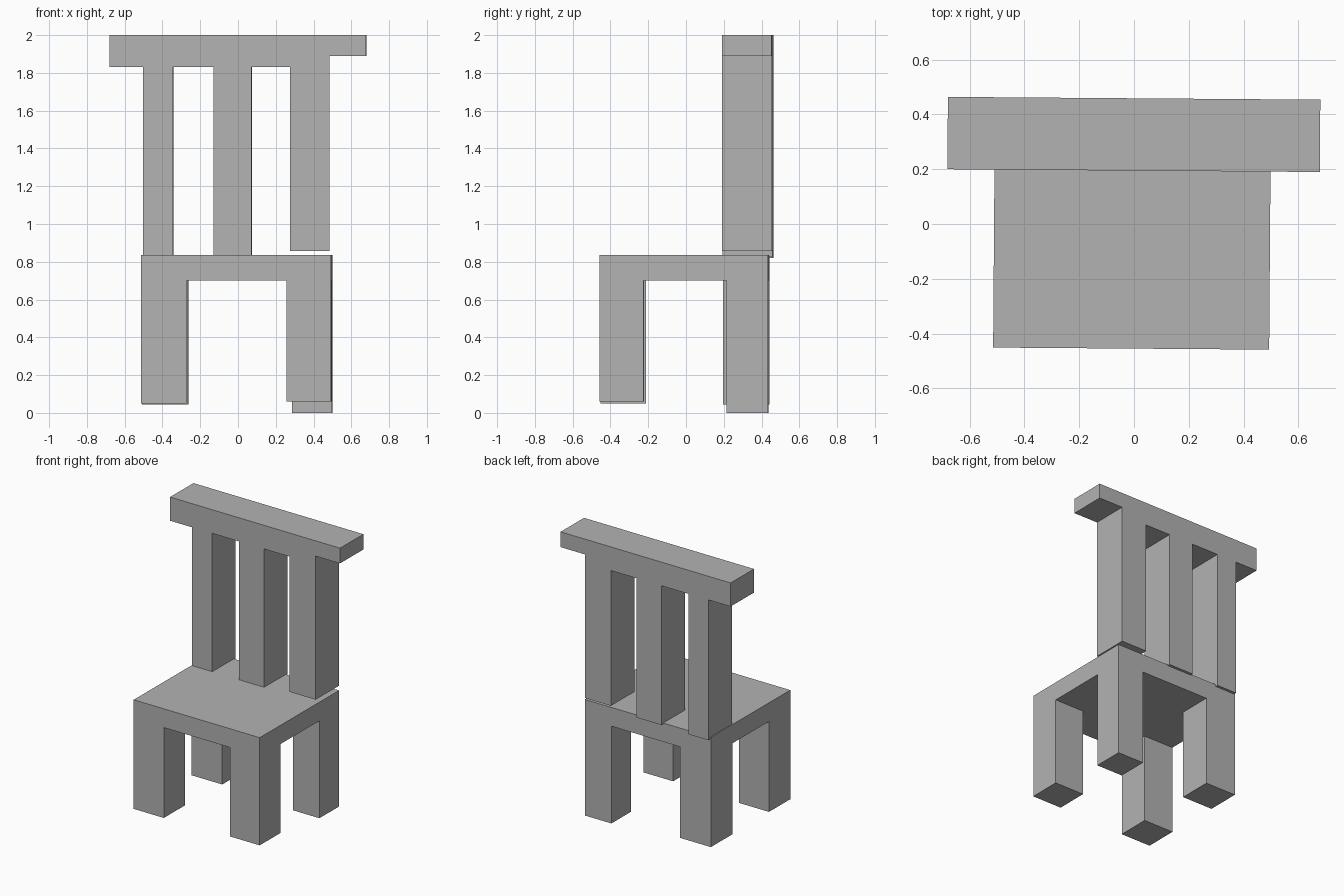
import bpy, bmesh
from mathutils import Matrix

if "Cube" in bpy.data.objects:
    bpy.data.objects.remove(bpy.data.objects["Cube"])

TWIST = Matrix.Rotation(-0.0075, 4, 'Z')   # the whole chair sits slightly askew

grey = bpy.data.materials.new("plain grey")
grey.diffuse_color = (0.45, 0.45, 0.45, 1)
grey.use_nodes = True
grey.node_tree.nodes["Principled BSDF"].inputs["Base Color"].default_value = grey.diffuse_color


def finish(bm, name):
    bmesh.ops.recalc_face_normals(bm, faces=bm.faces)
    bm.transform(TWIST)
    mesh = bpy.data.meshes.new(name)
    bm.to_mesh(mesh)
    bm.free()
    mesh.materials.append(grey)
    obj = bpy.data.objects.new(name, mesh)
    bpy.context.collection.objects.link(obj)


# Seat with four uneven legs: a 3 x 3 cell underside, corner cells drawn down
X0, X1, Y0, Y1 = -0.511, 0.497, -0.455, 0.439
SEAT_LOW, SEAT_TOP = 0.70, 0.835
# (column, row): inner x, inner y, foot height
legs = {
    (0, 0): (-0.27, -0.215, 0.05),
    (2, 0): (0.26, -0.22, 0.06),
    (0, 2): (-0.265, 0.195, 0.045),
    (2, 2): (0.285, 0.217, 0.0),
}
bm = bmesh.new()
grid = {}
for i in range(4):
    for j in range(4):
        inner = legs[(0 if i < 2 else 2, 0 if j < 2 else 2)]
        x = (X0, inner[0], inner[0], X1)[i]
        y = (Y0, inner[1], inner[1], Y1)[j]
        grid[i, j] = bm.verts.new((x, y, SEAT_LOW))
cells = {(i, j): bm.faces.new([grid[i, j], grid[i, j + 1], grid[i + 1, j + 1], grid[i + 1, j]])
         for i in range(3) for j in range(3)}
# seat slab: sides and top
rim = [grid[p] for p in [(0, 0), (1, 0), (2, 0), (3, 0), (3, 1), (3, 2),
                         (3, 3), (2, 3), (1, 3), (0, 3), (0, 2), (0, 1)]]
top = [bm.verts.new((v.co.x, v.co.y, SEAT_TOP)) for v in rim]
bm.faces.new(top)
for k in range(12):
    n = (k + 1) % 12
    bm.faces.new([rim[k], rim[n], top[n], top[k]])
# legs
for key, (_, _, foot) in legs.items():
    face = bmesh.ops.extrude_discrete_faces(bm, faces=[cells[key]])["faces"][0]
    for v in face.verts:
        v.co.z = foot
bmesh.ops.remove_doubles(bm, verts=bm.verts, dist=0.0005)
finish(bm, "seat_and_legs")

# Backrest: top rail and three slats as one extruded profile
slats = [(-0.505, -0.345, 0.82), (-0.13, 0.07, 0.828), (0.274, 0.482, 0.857)]
RAIL_LOW, RAIL_LOW_RIGHT = 1.83, 1.89
outline = [(-0.683, 2.0), (-0.683, RAIL_LOW)]
for left, right, low in slats:
    end = RAIL_LOW_RIGHT if right > 0.4 else RAIL_LOW
    outline += [(left, RAIL_LOW), (left, low), (right, low), (right, end)]
outline += [(0.677, RAIL_LOW_RIGHT), (0.677, 2.0)]
bm = bmesh.new()
front = bm.faces.new([bm.verts.new((x, 0.195, z)) for x, z in outline])
new = bmesh.ops.extrude_face_region(bm, geom=[front])["geom"]
bmesh.ops.translate(bm, vec=(0, 0.264, 0), verts=[g for g in new if isinstance(g, bmesh.types.BMVert)])
finish(bm, "backrest")
